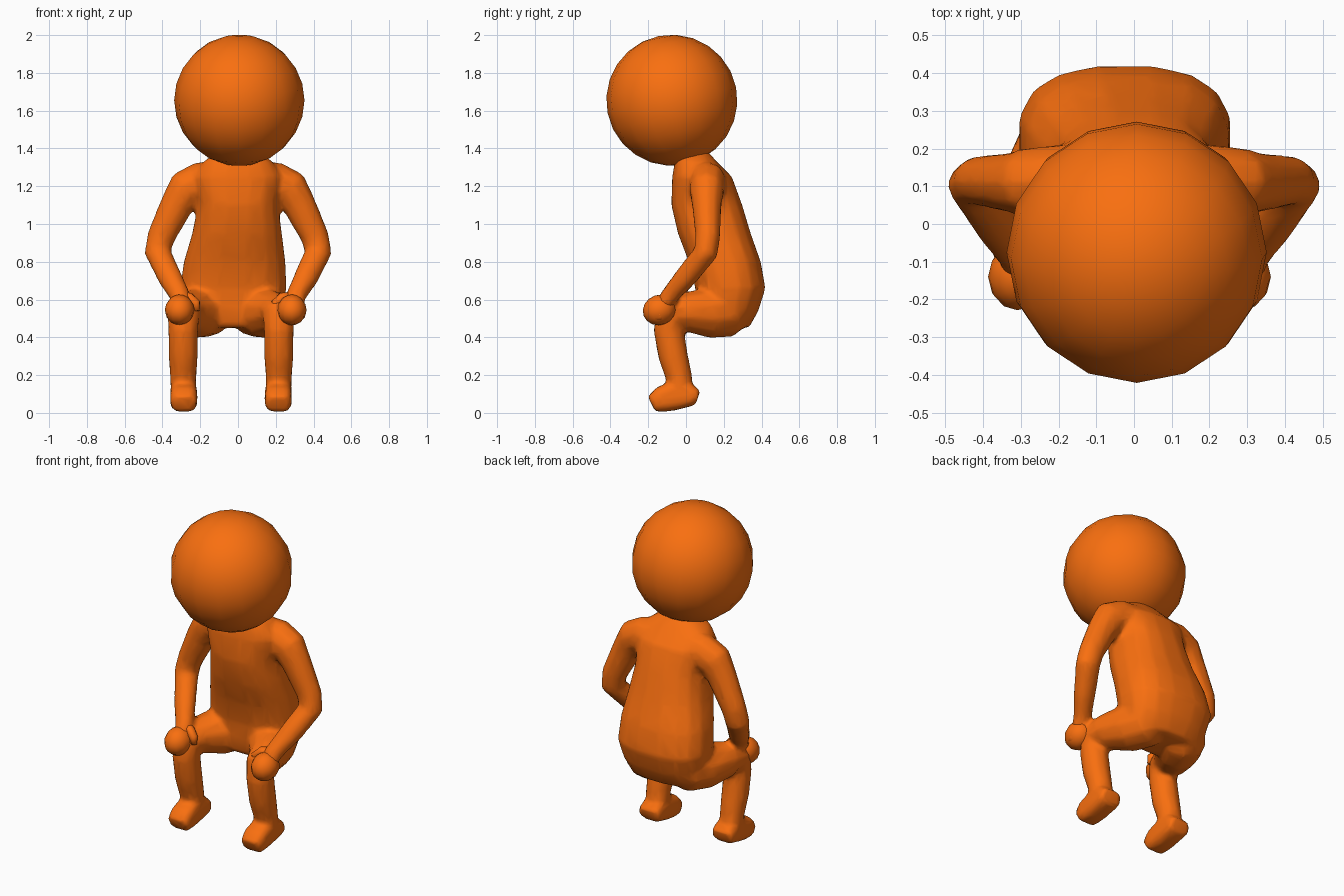
import bpy, bmesh, math
from mathutils import Vector, Matrix

if "Cube" in bpy.data.objects:
    bpy.data.objects.remove(bpy.data.objects["Cube"])

orange = bpy.data.materials.new("orange")
orange.diffuse_color = (0.95, 0.16, 0.005, 1)
orange.use_nodes = True
orange.node_tree.nodes["Principled BSDF"].inputs["Base Color"].default_value = orange.diffuse_color


def finish(name, bm):
    bmesh.ops.recalc_face_normals(bm, faces=bm.faces)
    me = bpy.data.meshes.new(name)
    bm.to_mesh(me)
    bm.free()
    for p in me.polygons:
        p.use_smooth = True
    me.materials.append(orange)
    ob = bpy.data.objects.new(name, me)
    bpy.context.collection.objects.link(ob)
    return ob


def power(v, e):
    return math.copysign(abs(v) ** e, v)


def loft(name, rings, ref=(1, 0, 0), sides=10, e=1.0, tangent=None):
    """Skin rings (x, y, z, half width, half depth) along a path."""
    bm = bmesh.new()
    pts = [Vector(r[:3]) for r in rings]
    loops = []
    for i, r in enumerate(rings):
        if tangent:
            t = Vector(tangent)
        else:
            a = pts[i] - pts[max(i - 1, 0)]
            b = pts[min(i + 1, len(pts) - 1)] - pts[i]
            t = (a.normalized() + b.normalized()).normalized()
        u = Vector(ref)
        u = (u - t * u.dot(t)).normalized()
        v = t.cross(u)
        loop = []
        for k in range(sides):
            f = 2 * math.pi * (k + 0.5) / sides
            loop.append(bm.verts.new(pts[i] + u * r[3] * power(math.cos(f), e)
                                     + v * r[-1] * power(math.sin(f), e)))
        loops.append(loop)
    for a, b in zip(loops, loops[1:]):
        for k in range(sides):
            n = (k + 1) % sides
            bm.faces.new((a[k], a[n], b[n], b[k]))
    bm.faces.new(loops[0])
    bm.faces.new(loops[-1])
    return finish(name, bm)


def ball(name, centre, size, tilt=0.0, seg=16, rings=10):
    bm = bmesh.new()
    m = (Matrix.Translation(centre) @ Matrix.Rotation(tilt, 4, 'X')
         @ Matrix.Diagonal((*size, 1)))
    bmesh.ops.create_uvsphere(bm, u_segments=seg, v_segments=rings, radius=1, matrix=m)
    return finish(name, bm)


# Head
ball("head", (0.007, -0.075, 1.655), (0.345, 0.347, 0.347), 0.2, 16, 12)

# Torso leaning forward from the hips
torso = loft("body", [
    (0.00, 0.04, 1.39, 0.09, 0.07),
    (0.00, 0.05, 1.335, 0.18, 0.11),
    (0.00, 0.085, 1.25, 0.24, 0.16),
    (0.00, 0.11, 1.10, 0.215, 0.19),
    (-0.005, 0.15, 0.95, 0.24, 0.195),
    (-0.018, 0.205, 0.80, 0.272, 0.193),
    (-0.025, 0.235, 0.66, 0.285, 0.188),
    (-0.025, 0.22, 0.54, 0.26, 0.165),
    (-0.025, 0.205, 0.45, 0.21, 0.13),
], sides=16, e=0.8, tangent=(0, 0, 1))
parts = [torso]

for side, s in (("right", 1), ("left", -1)):
    lx = -0.037          # legs and pelvis sit slightly to one side
    hx = -0.012          # so do the hands

    # Arm from shoulder to wrist
    arm = [(0.10, 0.11, 1.225, 0.11), (0.20, 0.115, 1.22, 0.11),
           (0.275, 0.11, 1.185, 0.105), (0.325, 0.11, 1.10, 0.089),
           (0.408, 0.115, 0.93, 0.075), (0.425, 0.105, 0.85, 0.073),
           (0.362, 0.0, 0.72, 0.066), (0.305, -0.09, 0.615, 0.054),
           (0.30, -0.12, 0.57, 0.052)]
    parts.append(loft(side + "_arm",
                      [(s * x, y, z, r * 0.9, r) for x, y, z, r in arm],
                      ref=(0, 1, 0)))

    # Hand resting on the knee, with thumb and a finger
    ball(side + "_hand", (s * 0.297 + hx, -0.14, 0.545),
         (0.078, 0.09, 0.08), 0.35, 12, 8)
    thumb = [(0.29, -0.09, 0.615, 0.028), (0.245, -0.10, 0.61, 0.028),
             (0.212, -0.115, 0.58, 0.026), (0.205, -0.12, 0.54, 0.016)]
    loft(side + "_thumb", [(s * x + hx, y, z, r) for x, y, z, r in thumb],
         ref=(0, 1, 0), sides=8)
    ball(side + "_finger", (s * 0.335 + hx, -0.14, 0.525),
         (0.035, 0.05, 0.04), 0.3, 8, 6)

    # Bent leg from hip to ankle
    leg = [(0.09, 0.31, 0.55, 0.085), (0.125, 0.23, 0.54, 0.14),
           (0.18, 0.12, 0.53, 0.135),
           (0.24, -0.01, 0.535, 0.104), (0.253, -0.085, 0.525, 0.088),
           (0.253, -0.092, 0.44, 0.081), (0.253, -0.068, 0.30, 0.080),
           (0.253, -0.035, 0.18, 0.071), (0.253, -0.035, 0.10, 0.068)]
    parts.append(loft(side + "_leg", [(s * x + lx, y, z, r) for x, y, z, r in leg]))

    # Foot with square heel and rounded toe
    foot = [(0.063, 0.080, 0.070, 0.040), (0.02, 0.094, 0.073, 0.064),
            (-0.07, 0.087, 0.073, 0.076), (-0.13, 0.072, 0.073, 0.070),
            (-0.182, 0.046, 0.064, 0.046)]
    parts.append(loft(side + "_foot",
                      [(s * 0.25 + lx, y, z, a, b) for y, z, a, b in foot],
                      sides=12, e=0.6))

# Fuse torso, arms, legs and feet into one smooth skin
bpy.ops.object.select_all(action='DESELECT')
for ob in parts:
    ob.select_set(True)
bpy.context.view_layer.objects.active = torso
bpy.ops.object.join()
remesh = torso.modifiers.new("fuse", 'REMESH')
remesh.mode = 'VOXEL'
remesh.voxel_size = 0.014
remesh.use_smooth_shade = True
soften = torso.modifiers.new("soften", 'SMOOTH')
soften.factor = 0.5
soften.iterations = 7
lighten = torso.modifiers.new("lighten", 'DECIMATE')
lighten.ratio = 0.15
for m in list(torso.modifiers):
    bpy.ops.object.modifier_apply(modifier=m.name)
